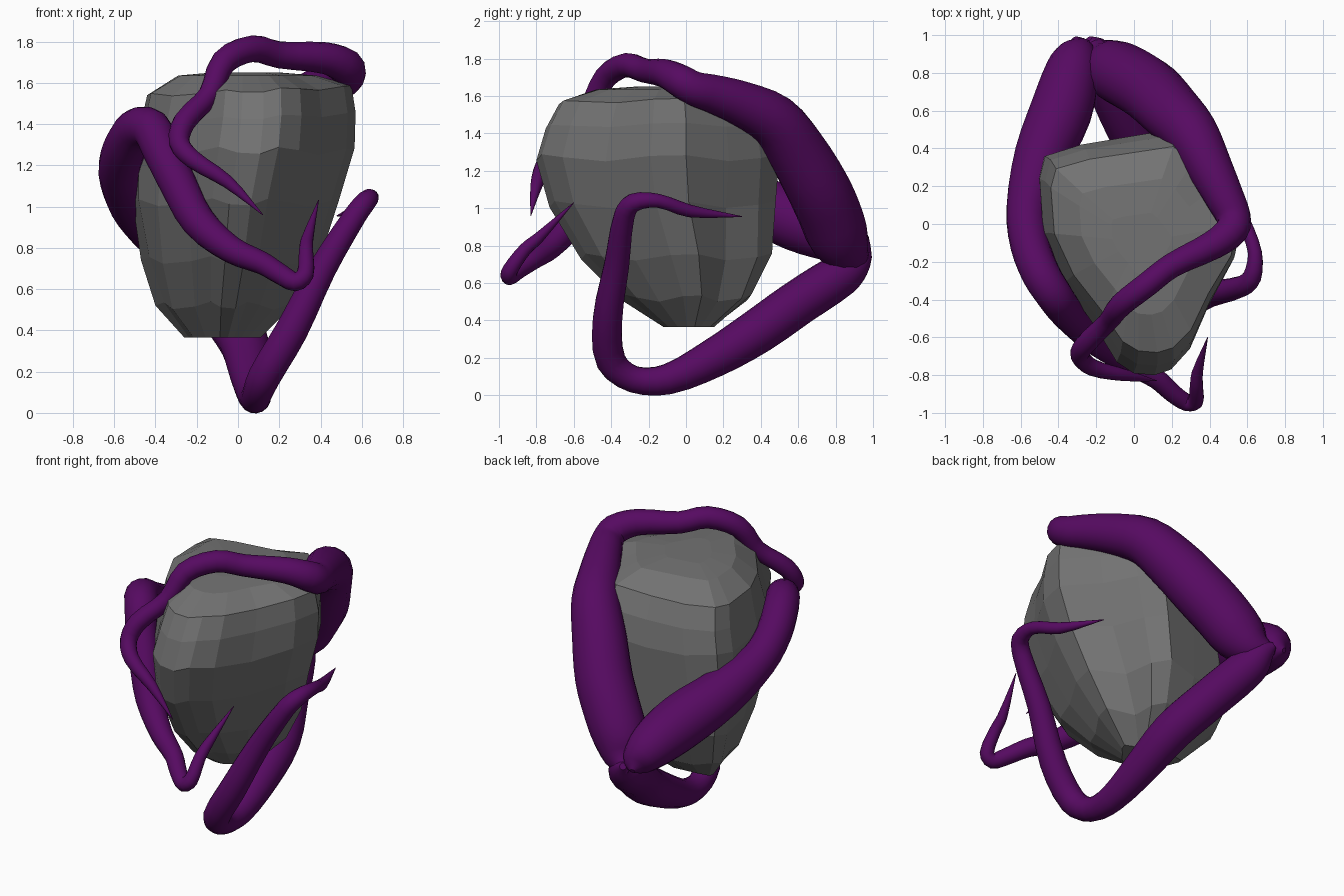
import bpy, bmesh, math
from mathutils import Vector


def material(name, rgb):
    m = bpy.data.materials.new(name)
    m.diffuse_color = (*rgb, 1)
    return m


STONE = material("stone grey", (0.17, 0.17, 0.17))
PURPLE = material("deep purple", (0.093, 0.003, 0.12))


def smooth_path(path, steps=3):
    """Round the bends of an (x, y, z, radius) path with Hermite segments."""
    pts = [Vector(p) for p in path]
    gap = [(b - a).length for a, b in zip(pts, pts[1:])]
    slope = [(pts[1] - pts[0]) / gap[0]]
    for i in range(1, len(pts) - 1):
        slope.append((pts[i + 1] - pts[i - 1]) / (gap[i - 1] + gap[i]))
    slope.append((pts[-1] - pts[-2]) / gap[-1])
    out = []
    for i, d in enumerate(gap):
        for k in range(steps):
            t = k / steps
            out.append(pts[i] * (2 * t**3 - 3 * t**2 + 1)
                       + slope[i] * d * (t**3 - 2 * t**2 + t)
                       + pts[i + 1] * (3 * t**2 - 2 * t**3)
                       + slope[i + 1] * d * (t**3 - t**2))
    return out + [pts[-1]]


def tentacle(name, path):
    """Tapering tube along a smoothed path."""
    path = smooth_path(path)
    cu = bpy.data.curves.new(name, 'CURVE')
    cu.dimensions = '3D'
    cu.bevel_depth = 1.0
    cu.bevel_resolution = 6
    cu.use_fill_caps = True
    sp = cu.splines.new('POLY')
    sp.points.add(len(path) - 1)
    for p, (x, y, z, r) in zip(sp.points, path):
        p.co = (x, y, z, 1)
        p.radius = max(r, .002)
    ob = bpy.data.objects.new(name, cu)
    bpy.context.collection.objects.link(ob)
    bpy.ops.object.select_all(action='DESELECT')
    ob.select_set(True)
    bpy.context.view_layer.objects.active = ob
    bpy.ops.object.convert(target='MESH')
    ob = bpy.context.object
    ob.data.materials.clear()
    ob.data.materials.append(PURPLE)
    bpy.ops.object.shade_smooth_by_angle(angle=math.radians(50))


# Tentacle arching over the top of the rock and down its front
tentacle("upper_tentacle", [
    (-.25, .97, .72, .02), (-.18, .89, .75, .11), (-.11, .82, .84, .16),
    (-.01, .765, .98, .17), (.09, .70, 1.12, .17), (.20, .59, 1.31, .16),
    (.31, .47, 1.47, .142), (.41, .28, 1.565, .12), (.485, .13, 1.615, .103),
    (.525, .04, 1.64, .093), (.52, -.03, 1.68, .088), (.42, -.11, 1.72, .077),
    (.20, -.22, 1.735, .065), (.07, -.32, 1.765, .065), (-.07, -.43, 1.70, .062),
    (-.14, -.52, 1.54, .053), (-.26, -.64, 1.41, .055), (-.285, -.70, 1.31, .05),
    (-.22, -.76, 1.23, .045), (-.05, -.80, 1.12, .032), (.12, -.83, .96, .002)])

# Tentacle wrapping the left side, crossing the front and curling up
tentacle("left_tentacle", [
    (-.31, .985, .74, .015), (-.30, .93, .77, .09), (-.325, .82, .84, .14),
    (-.385, .60, .93, .165), (-.49, .35, 1.04, .148), (-.565, .08, 1.17, .112),
    (-.55, -.11, 1.28, .105), (-.49, -.27, 1.375, .102), (-.42, -.38, 1.375, .097),
    (-.37, -.45, 1.27, .092), (-.29, -.53, 1.11, .09), (-.19, -.62, .925, .083),
    (-.03, -.73, .79, .066), (.12, -.82, .725, .055), (.21, -.90, .67, .05),
    (.28, -.945, .635, .046), (.325, -.94, .67, .042), (.33, -.86, .78, .035),
    (.335, -.79, .84, .03), (.39, -.60, 1.03, .002)])

# Tentacle passing beneath and rising on the right side
tentacle("lower_tentacle", [
    (-.24, .98, .75, .02), (-.20, .92, .71, .08), (-.17, .83, .645, .115),
    (-.07, .60, .495, .122), (.03, .38, .34, .12), (.06, .15, .20, .105),
    (.08, -.10, .085, .082), (.09, -.28, .085, .072), (.13, -.40, .18, .08),
    (.26, -.42, .40, .08), (.41, -.37, .70, .068), (.57, -.33, .96, .056),
    (.625, -.28, 1.03, .05), (.64, -.15, 1.04, .037), (.58, .02, .985, .034),
    (.48, .30, .955, .002)])

# Rock plan outline, and (z, xmin, xmax, ymin, ymax) for each level
OUTLINE = [(-.50, .24), (-.47, .36), (-.28, .42), (-.04, .46), (.20, .50),
           (.31, .40), (.43, .23), (.57, .0), (.53, -.19), (.40, -.43),
           (.30, -.66), (.20, -.77), (.11, -.80), (.0, -.79), (-.09, -.73),
           (-.20, -.55), (-.37, -.31), (-.48, -.05)]
LEVELS = [(.365, -.26, .11, -.12, .15), (.52, -.40, .28, -.34, .35),
          (.74, -.47, .40, -.56, .46), (1.02, -.51, .49, -.73, .48),
          (1.27, -.50, .565, -.80, .50), (1.43, -.47, .57, -.75, .47),
          (1.56, -.44, .55, -.68, .41), (1.635, -.29, .38, -.48, .24),
          (1.65, -.12, .20, -.27, .06)]
GROOVES = {6: .10, 14: .05, 17: .04}   # creases deepening towards the base

bm = bmesh.new()
rings = []
for z, x0, x1, y0, y1 in LEVELS:
    ring = []
    for i, (px, py) in enumerate(OUTLINE):
        u, v = (px + .5) / 1.07, (py + .8) / 1.3
        depth = GROOVES.get(i, 0) * 2.2 * max(0, min(1, (1.15 - z) / .6))
        u, v = u + (.48 - u) * depth, v + (.55 - v) * depth
        lift = .02 * math.sin(i * 1.9) if .4 < z < 1.63 else 0
        if 1.4 < z < 1.6:               # rim rises a little to the right
            lift = .5 * lift + .04 * (u - .5)
        ring.append(bm.verts.new((x0 + u * (x1 - x0), y0 + v * (y1 - y0), z + lift)))
    rings.append(ring)
n = len(OUTLINE)
for a, b in zip(rings, rings[1:]):
    for i in range(n):
        j = (i + 1) % n
        bm.faces.new((a[i], a[j], b[j], b[i]))
bm.faces.new(rings[0])
bm.faces.new(rings[-1])
bmesh.ops.recalc_face_normals(bm, faces=bm.faces)
me = bpy.data.meshes.new("rock")
bm.to_mesh(me)
bm.free()
me.materials.append(STONE)
rock = bpy.data.objects.new("rock", me)
bpy.context.collection.objects.link(rock)
